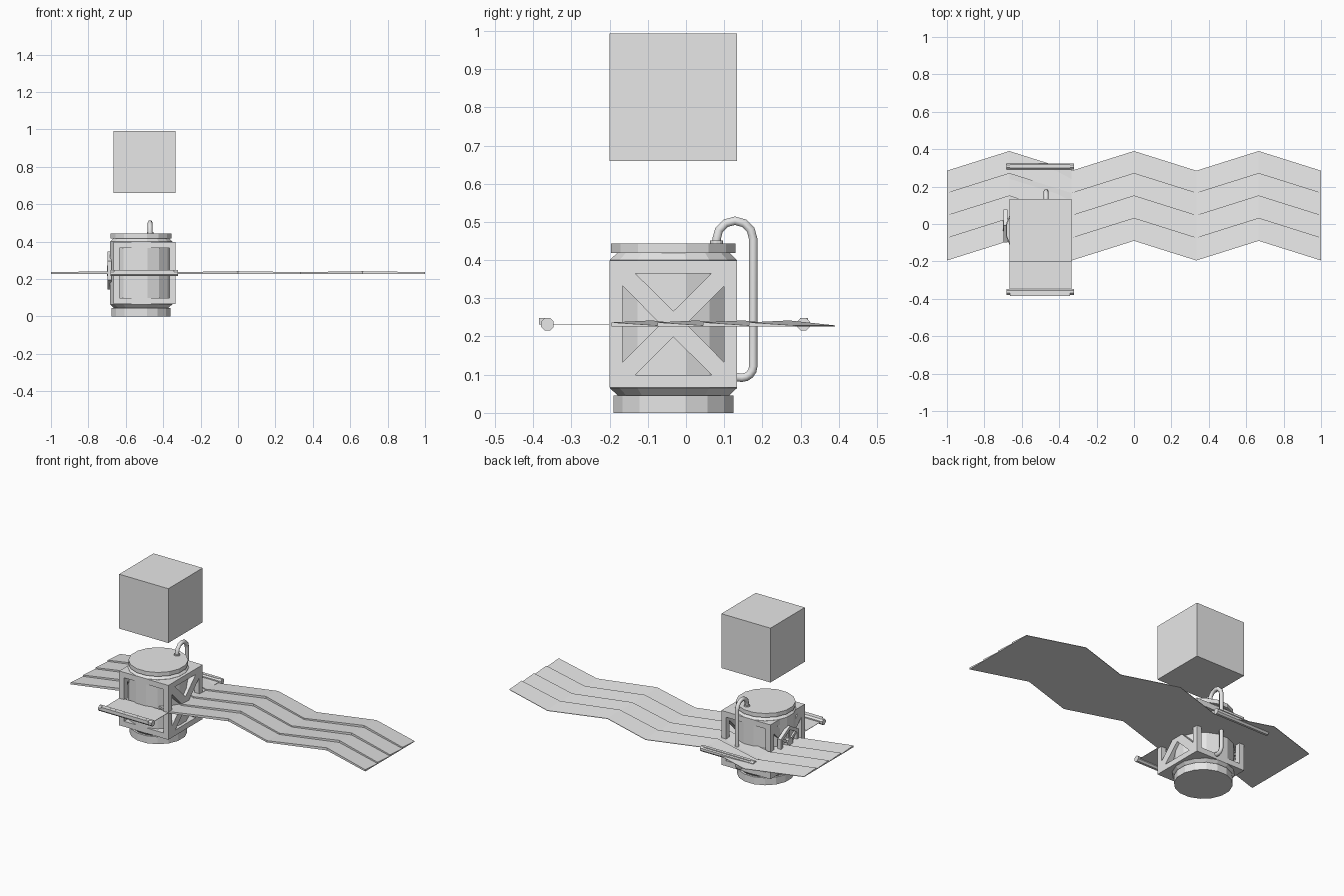
import bpy, bmesh, math
from mathutils import Matrix, Vector

if "Cube" in bpy.data.objects:
    bpy.data.objects.remove(bpy.data.objects["Cube"], do_unlink=True)

grey = bpy.data.materials.new("plain_grey")
grey.use_nodes = True
grey.diffuse_color = (0.8, 0.8, 0.8, 1)
grey.node_tree.nodes["Principled BSDF"].inputs["Base Color"].default_value = (0.8, 0.8, 0.8, 1)


def finish(name, bm):
    bmesh.ops.recalc_face_normals(bm, faces=bm.faces)
    mesh = bpy.data.meshes.new(name)
    bm.to_mesh(mesh)
    bm.free()
    mesh.materials.append(grey)
    ob = bpy.data.objects.new(name, mesh)
    bpy.context.collection.objects.link(ob)
    return ob


def add_box(bm, center, size):
    m = Matrix.Translation(center) @ Matrix.Diagonal((*size, 1))
    bmesh.ops.create_cube(bm, size=1, matrix=m)


def box(name, center, size):
    bm = bmesh.new()
    add_box(bm, center, size)
    return finish(name, bm)


def rod_x(bm, center, radius, length, sides):
    m = Matrix.Translation(center) @ Matrix.Rotation(math.pi / 2, 4, "Y") \
        @ Matrix.Rotation(math.pi / sides, 4, "Z")
    bmesh.ops.create_cone(bm, cap_ends=True, segments=sides, radius1=radius,
                          radius2=radius, depth=length, matrix=m)


def cut(target, cutter):
    mod = target.modifiers.new("cut", "BOOLEAN")
    mod.operation = "DIFFERENCE"
    mod.solver = "EXACT"
    mod.object = cutter
    bpy.context.view_layer.objects.active = target
    bpy.ops.object.modifier_apply(modifier=mod.name)
    bpy.data.objects.remove(cutter, do_unlink=True)


SIDE = 1 / 3
CX, CY, CZ = -0.5, -0.033, 0.2325

# Floating cube above the body
box("floating_cube", (CX, CY, 0.826), (SIDE, SIDE, SIDE))

# Cubic frame: open front to back, cross braced on both sides
frame = box("body_frame", (CX, CY, CZ), (SIDE, SIDE, SIDE))
cut(frame, box("window_cutter", (CX, CY, CZ), (0.267, 0.6, 0.267)))
bm = bmesh.new()
for k in range(4):
    spin = Matrix.Rotation(k * math.pi / 2, 3, "X")
    ends = []
    for x in (-0.3, 0.3):
        ends.append([bm.verts.new(spin @ Vector((x, y, z)) + Vector((CX, CY, CZ)))
                     for y, z in ((-0.1, 0.133), (0.1, 0.133), (0, 0.034))])
    a, b = ends
    bm.faces.new(a)
    bm.faces.new(b)
    for i in range(3):
        j = (i + 1) % 3
        bm.faces.new((a[i], a[j], b[j], b[i]))
cut(frame, finish("brace_cutter", bm))

# Sixteen-sided tank with necks and caps, lathed from a profile
profile = [(0.157, 0), (0.157, 0.045), (0.145, 0.045), (0.1665, 0.065),
           (0.1665, 0.4), (0.148, 0.418), (0.163, 0.418), (0.163, 0.443)]
bm = bmesh.new()
SIDES = 16
rings = []
for flat, z in profile:
    r = flat / math.cos(math.pi / SIDES)
    rings.append([bm.verts.new((-0.518 + r * math.cos((i + 0.5) * math.tau / SIDES),
                                CY + r * math.sin((i + 0.5) * math.tau / SIDES), z))
                  for i in range(SIDES)])
for low, high in zip(rings, rings[1:]):
    for i in range(SIDES):
        j = (i + 1) % SIDES
        bm.faces.new((low[i], low[j], high[j], high[i]))
bm.faces.new(rings[0])
bm.faces.new(rings[-1])
finish("tank", bm)

# Long zigzag panel with four overlapping strips
bm = bmesh.new()
columns = []
for c in range(7):
    x = -1 + c / 3
    peak = c % 2
    shift = 0 if peak else -0.105
    top = 0.242 if peak else 0.237
    col = []
    for s in range(4):
        y = -0.09 + 0.12 * s + shift
        col += [bm.verts.new((x, y, top)), bm.verts.new((x, y + 0.12, 0.229))]
    col += [bm.verts.new((x, 0.39 + shift, 0.226)), bm.verts.new((x, -0.09 + shift, 0.226))]
    columns.append(col)
for a, b in zip(columns, columns[1:]):
    for i in range(len(a)):
        j = (i + 1) % len(a)
        bm.faces.new((a[i], a[j], b[j], b[i]))
bm.faces.new(columns[0])
bm.faces.new(columns[-1])
finish("zigzag_panel", bm)

# Thin shelves and rods at front and back
for side, y_in, y_rod, y_strip in (("front", -0.19, -0.363, -0.375), ("back", 0.12, 0.308, 0.309)):
    box(side + "_shelf", (CX, (y_in + y_rod) / 2, 0.231), (SIDE, abs(y_rod - y_in), 0.002))
    bm = bmesh.new()
    rod_x(bm, (-0.502, y_rod, 0.232), 0.018, 0.362, 8)
    finish(side + "_rod", bm)
    box(side + "_rod_strip", (-0.502, y_strip, 0.24), (0.32, 0.02, 0.017))

# Bent pipe from the top cap down the back into the body
path = [(0.08, 0.435)]
for i in range(7):
    a = math.pi * (1 - i / 6)
    path.append((0.128 + 0.048 * math.cos(a), 0.455 + 0.048 * math.sin(a)))
for i in range(5):
    a = -math.pi / 2 * i / 4
    path.append((0.146 + 0.03 * math.cos(a), 0.122 + 0.03 * math.sin(a)))
path.append((0.12, 0.095))
curve = bpy.data.curves.new("pipe", "CURVE")
curve.dimensions = "3D"
curve.bevel_depth = 0.0128
curve.bevel_resolution = 1
curve.use_fill_caps = True
spline = curve.splines.new("POLY")
spline.points.add(len(path) - 1)
for p, (y, z) in zip(spline.points, path):
    p.co = (-0.47, y, z, 1)
curve.materials.append(grey)
bpy.context.collection.objects.link(bpy.data.objects.new("pipe", curve))
bm = bmesh.new()
bmesh.ops.create_cone(bm, cap_ends=True, segments=12, radius1=0.017, radius2=0.017,
                      depth=0.01, matrix=Matrix.Translation((-0.47, 0.08, 0.446)))
finish("pipe_collar", bm)

# Six-sided hand wheel on the side
bm = bmesh.new()
hub = Vector((-0.688, -0.01, 0.245))
corners = [hub + Vector((0, 0.09 * math.sin(i * math.pi / 3), 0.09 * math.cos(i * math.pi / 3)))
           for i in range(6)]
for i, p in enumerate(corners):
    q = corners[(i + 1) % 6]
    angle = -(i + 0.5) * math.pi / 3
    m = Matrix.Translation((p + q) / 2) @ Matrix.Rotation(angle, 4, "X") \
        @ Matrix.Diagonal((0.022, 0.1, 0.02, 1))
    bmesh.ops.create_cube(bm, size=1, matrix=m)
for i in range(3):
    m = Matrix.Translation(hub) @ Matrix.Rotation(i * math.pi / 3, 4, "X") \
        @ Matrix.Diagonal((0.012, 0.016, 0.17, 1))
    bmesh.ops.create_cube(bm, size=1, matrix=m)
rod_x(bm, hub, 0.03, 0.026, 8)
finish("hand_wheel", bm)
